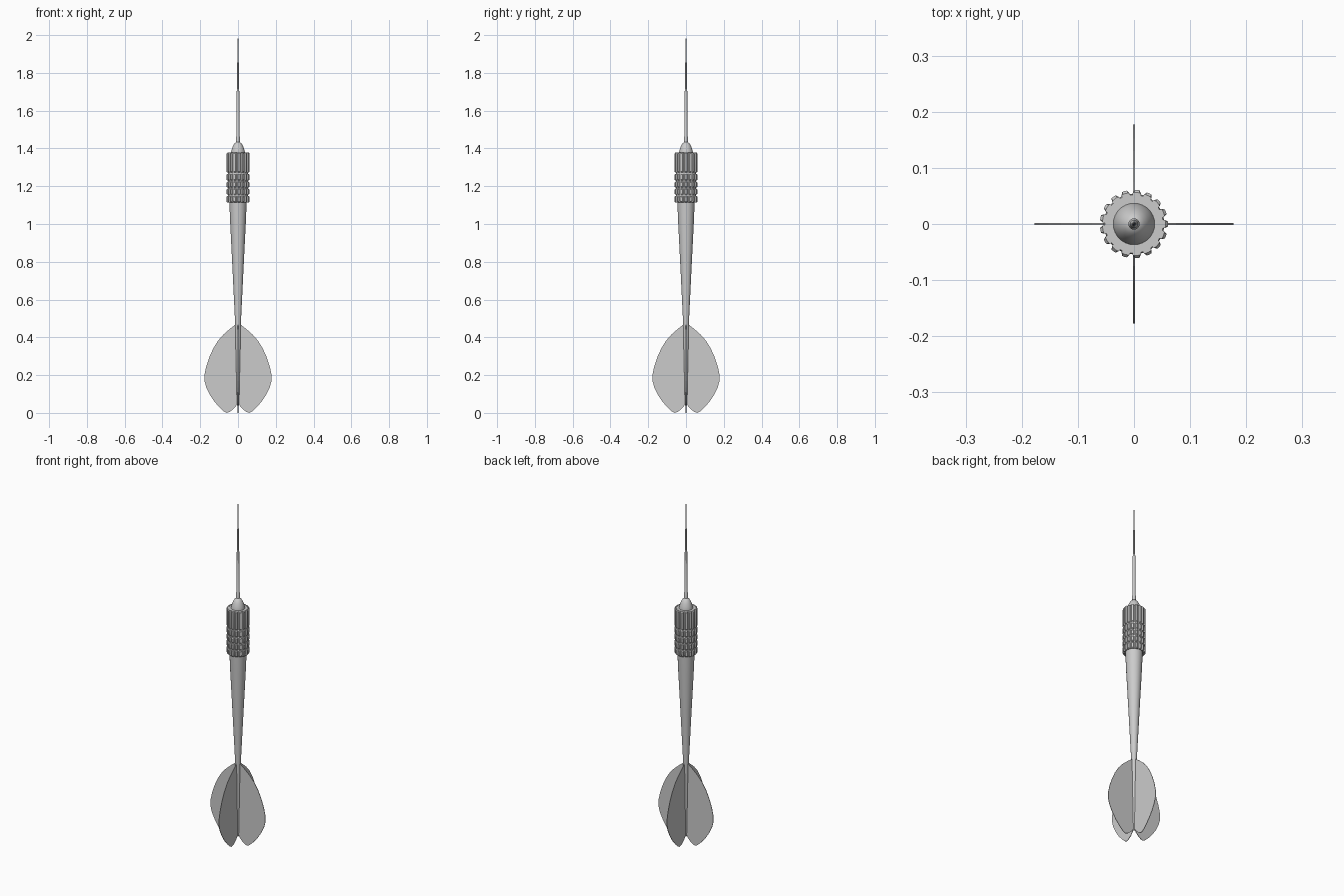
import bpy, bmesh
from math import sin, cos, pi, radians

if "Cube" in bpy.data.objects:
    bpy.data.objects.remove(bpy.data.objects["Cube"])


def finish(name, bm, smooth=True):
    bmesh.ops.recalc_face_normals(bm, faces=bm.faces)
    mesh = bpy.data.meshes.new(name)
    bm.to_mesh(mesh)
    bm.free()
    ob = bpy.data.objects.new(name, mesh)
    bpy.context.collection.objects.link(ob)
    if smooth:
        bpy.ops.object.select_all(action='DESELECT')
        bpy.context.view_layer.objects.active = ob
        ob.select_set(True)
        bpy.ops.object.shade_smooth_by_angle(angle=radians(35))
    return ob


def loft(bm, rings):
    """Skin a list of closed rings and cap both ends."""
    vs = [[bm.verts.new(p) for p in ring] for ring in rings]
    n = len(vs[0])
    for a, b in zip(vs, vs[1:]):
        for i in range(n):
            j = (i + 1) % n
            bm.faces.new((a[i], a[j], b[j], b[i]))
    bm.faces.new(vs[0][::-1])
    bm.faces.new(vs[-1])


def turned(name, profile, sides=32):
    """Round part from (radius, height) pairs."""
    bm = bmesh.new()
    loft(bm, [[(r * cos(2 * pi * i / sides), r * sin(2 * pi * i / sides), z)
               for i in range(sides)] for r, z in profile])
    return finish(name, bm)


# Metal needle, tapering to a point
turned("needle", [(0.010, 1.40), (0.010, 1.462), (0.0075, 1.468), (0.0072, 1.70),
                  (0.0045, 1.72), (0.0038, 1.90), (0.0025, 1.96), (0.0004, 2.0)], 16)

# Domed nose in front of the barrel
turned("nose", [(0.037, 1.36), (0.037, 1.378), (0.033, 1.395), (0.027, 1.412),
                (0.019, 1.426), (0.010, 1.434), (0.003, 1.436)])

# Barrel core and tapered shaft
turned("barrel_core", [(0.051, 1.117), (0.054, 1.121), (0.054, 1.372), (0.052, 1.376)])
turned("shaft", [(0.004, 0.04), (0.006, 0.06), (0.015, 0.47), (0.030, 0.78),
                 (0.041, 1.0), (0.046, 1.12)])

# Lengthwise grip ribs, broken by four ring grooves
RIBS = 17
bands = [(1.113, 1.149), (1.155, 1.187), (1.193, 1.224), (1.230, 1.266), (1.272, 1.378)]
bm = bmesh.new()
for k in range(RIBS):
    a = 2 * pi * k / RIBS
    for z0, z1 in bands:
        rings = []
        for z, r in ((z0, 0.0565), (z0 + 0.005, 0.061), (z1 - 0.005, 0.061), (z1, 0.0565)):
            section = ((0.050, -0.008), (0.0555, -0.0072), (r - 0.0005, -0.0045), (r, 0.0),
                       (r - 0.0005, 0.0045), (0.0555, 0.0072), (0.050, 0.008))
            rings.append([(x * cos(a) - y * sin(a), x * sin(a) + y * cos(a), z)
                          for x, y in section])
        loft(bm, rings)
finish("grip_ribs", bm)

# Four thin flight fins
outline = [(0.0, 0.475), (0.018, 0.464), (0.045, 0.443), (0.075, 0.417), (0.105, 0.383),
           (0.130, 0.343), (0.152, 0.295), (0.168, 0.247), (0.177, 0.205), (0.177, 0.168),
           (0.168, 0.135), (0.150, 0.098), (0.125, 0.060), (0.097, 0.028), (0.076, 0.008),
           (0.060, 0.0), (0.045, 0.005), (0.027, 0.018), (0.011, 0.036), (0.0, 0.06)]
for k in range(4):
    bm = bmesh.new()
    loft(bm, [[(x, y, z) for x, z in outline] for y in (-0.0014, 0.0014)])
    fin = finish(f"flight_fin_{k + 1}", bm, smooth=False)
    fin.rotation_euler.z = k * pi / 2
